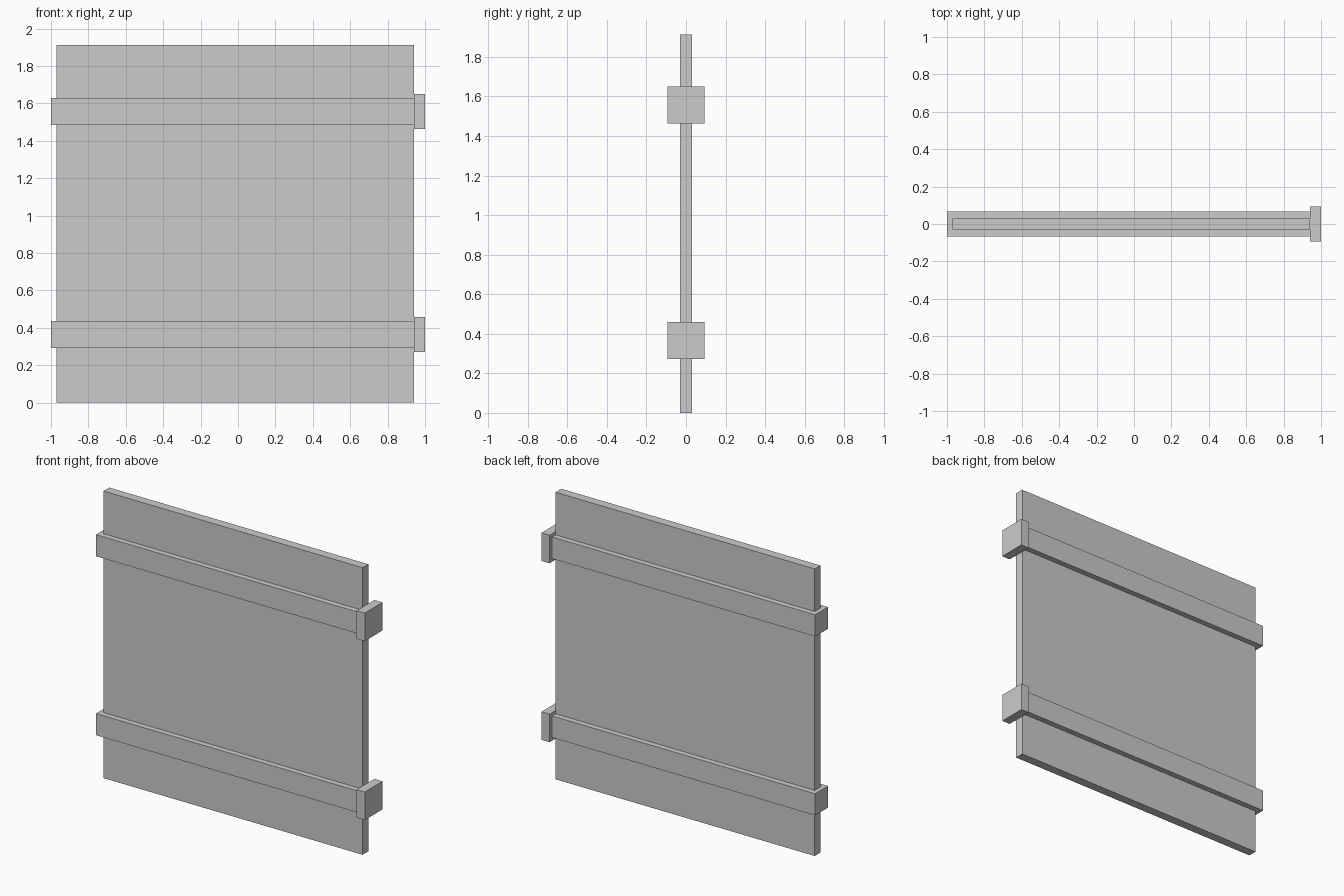
import bpy

if "Cube" in bpy.data.objects:
    bpy.data.objects.remove(bpy.data.objects["Cube"])


def box(name, x0, x1, depth, z0, z1):
    """Box centred on y = 0, given its x and z extents."""
    bpy.ops.mesh.primitive_cube_add(size=1, location=((x0 + x1) / 2, 0, (z0 + z1) / 2))
    ob = bpy.context.object
    ob.name = name
    ob.scale = (x1 - x0, depth, z1 - z0)
    bpy.ops.object.transform_apply(location=False, rotation=False, scale=True)
    return ob


# Flat upright panel
PANEL_RIGHT = 0.94
box("panel", -0.97, PANEL_RIGHT, 0.06, 0.0, 1.913)

# Two horizontal bars wrapping the panel, each with a square end block
for label, z in (("lower", 0.365), ("upper", 1.557)):
    box(label + "_bar", -1.0, PANEL_RIGHT, 0.136, z - 0.072, z + 0.072)
    box(label + "_end_block", PANEL_RIGHT, 1.0, 0.187, z - 0.0935, z + 0.0935)
